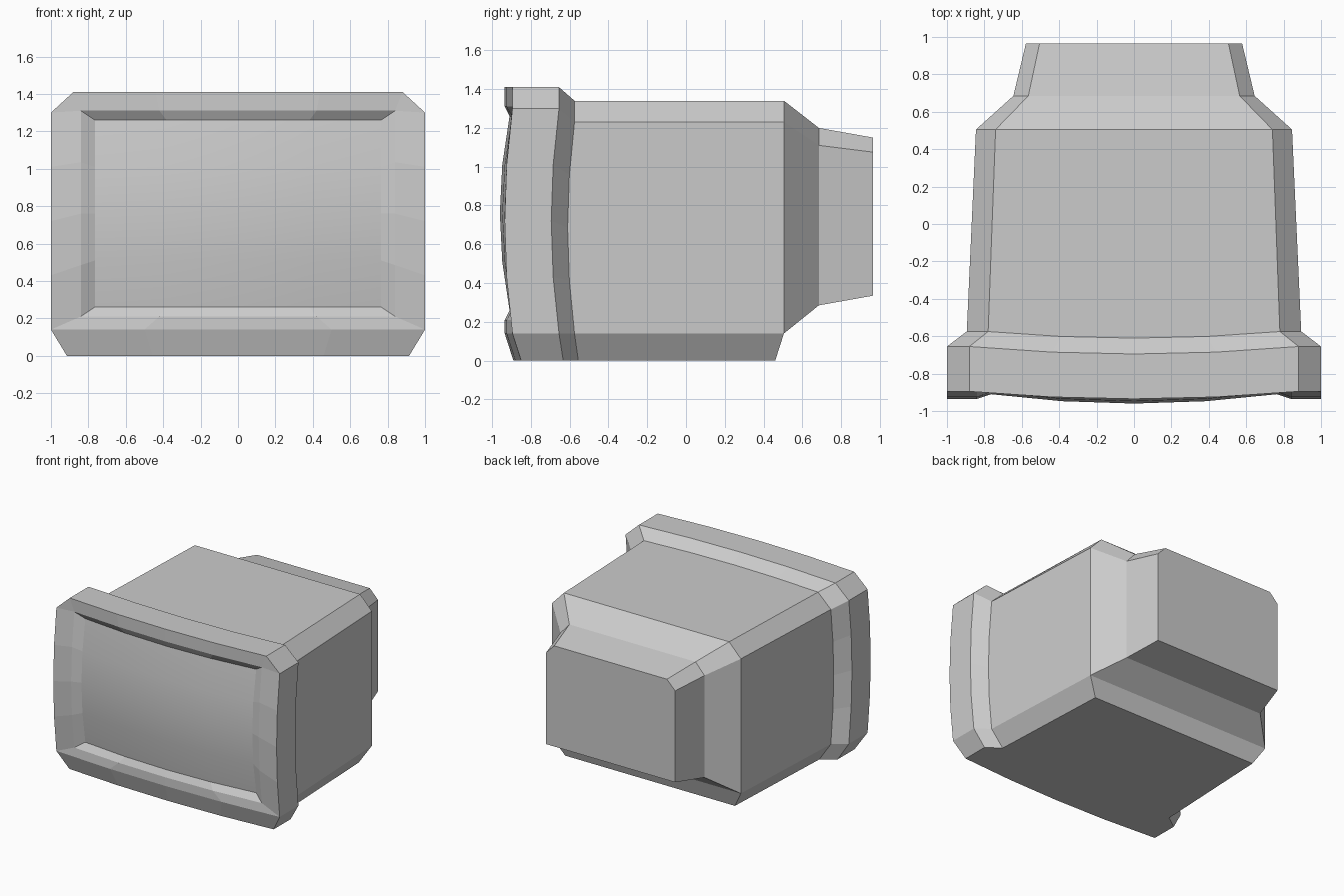
import bpy, bmesh

if "Cube" in bpy.data.objects:
    bpy.data.objects.remove(bpy.data.objects["Cube"])

SEG = 4  # segments along each bowed edge


def finish(name, bm):
    bmesh.ops.remove_doubles(bm, verts=bm.verts, dist=0.0005)
    bmesh.ops.recalc_face_normals(bm, faces=bm.faces)
    mesh = bpy.data.meshes.new(name)
    bm.to_mesh(mesh)
    bm.free()
    obj = bpy.data.objects.new(name, mesh)
    bpy.context.collection.objects.link(obj)
    return obj


def bridge(bm, a, b):
    n = len(a)
    for i in range(n):
        bm.faces.new((a[i], a[(i + 1) % n], b[(i + 1) % n], b[i]))


def corners(w, lz, hz, tx, tz, bx, bz):
    return [(-bx, bz), (bx, bz), (w, lz), (w, hz),
            (tx, tz), (-tx, tz), (-w, hz), (-w, lz)]


def bowed_ring(bm, shape, y, bow=0.04, low_shift=0.0):
    """Outline whose four long edges bow towards the front."""
    c = corners(*shape)
    ring = []
    for i in (0, 2, 4, 6):
        (x0, z0), (x1, z1) = c[i], c[i + 1]
        for k in range(SEG + 1):
            t = k / SEG
            yy = y - bow * (1 - (2 * t - 1) ** 2) + (low_shift if i == 0 else 0)
            ring.append(bm.verts.new((x0 + (x1 - x0) * t, yy, z0 + (z1 - z0) * t)))
    return ring


# Bezel: back slope, rim, front with sloped chin, recessed lip
bm = bmesh.new()
rings = [
    bowed_ring(bm, (0.895, 0.14, 1.23, 0.78, 1.34, 0.805, 0), -0.575, 0.035, 0.02),
    bowed_ring(bm, (1, 0.14, 1.30, 0.88, 1.41, 0.915, 0), -0.655, 0.04, 0.022),
    bowed_ring(bm, (1, 0.14, 1.30, 0.88, 1.41, 0.915, 0), -0.895, 0.04, 0.045),
    bowed_ring(bm, (1, 0.14, 1.30, 0.88, 1.41, 1, 0.14), -0.895),
    bowed_ring(bm, (0.84, 0.21, 1.31, 0.84, 1.31, 0.84, 0.21), -0.895),
    bowed_ring(bm, (0.765, 0.26, 1.26, 0.765, 1.26, 0.765, 0.26), -0.86, 0.05),
]
for a, b in zip(rings, rings[1:]):
    # skip quads that collapse at square corners
    n = len(a)
    for i in range(n):
        j = (i + 1) % n
        bm.faces.new((a[i], a[j], b[j], b[i]))
bmesh.ops.dissolve_degenerate(bm, dist=0.0005, edges=bm.edges)
finish("bezel", bm)

# Screen: bulging glass
bm = bmesh.new()
grid = []
for r in range(SEG + 1):
    v = 2 * r / SEG - 1
    grid.append([])
    for k in range(SEG + 1):
        u = 2 * k / SEG - 1
        grid[-1].append(bm.verts.new(
            (0.765 * u, -0.86 - 0.05 * (2 - u * u - v * v), 0.76 + 0.5 * v)))
for r in range(SEG):
    for k in range(SEG):
        bm.faces.new((grid[r][k], grid[r][k + 1], grid[r + 1][k + 1], grid[r + 1][k]))
screen = finish("screen", bm)
for p in screen.data.polygons:
    p.use_smooth = True
if sum((p.normal.y for p in screen.data.polygons)) > 0:
    screen.data.flip_normals()

# Cabinet: tapered box with chamfered edges and a sloped back
bm = bmesh.new()


def cabinet_ring(y, low_y, shape):
    pts = corners(*shape)
    return [bm.verts.new((x, low_y if i < 2 else y, z)) for i, (x, z) in enumerate(pts)]


rings = [
    cabinet_ring(-0.66, -0.66, (0.898, 0.14, 1.23, 0.783, 1.34, 0.81, 0)),
    cabinet_ring(0.505, 0.46, (0.845, 0.14, 1.23, 0.74, 1.34, 0.76, 0)),
    cabinet_ring(0.505, 0.505, (0.845, 0.14, 1.23, 0.74, 1.34, 0.845, 0.14)),
    cabinet_ring(0.685, 0.685, (0.645, 0.285, 1.11, 0.565, 1.20, 0.645, 0.285)),
    cabinet_ring(0.965, 0.965, (0.578, 0.335, 1.075, 0.505, 1.15, 0.578, 0.335)),
]
for a, b in zip(rings, rings[1:]):
    bridge(bm, a, b)
bm.faces.new(rings[0])
bm.faces.new(rings[-1])
bmesh.ops.dissolve_degenerate(bm, dist=0.0005, edges=bm.edges)
finish("cabinet", bm)
